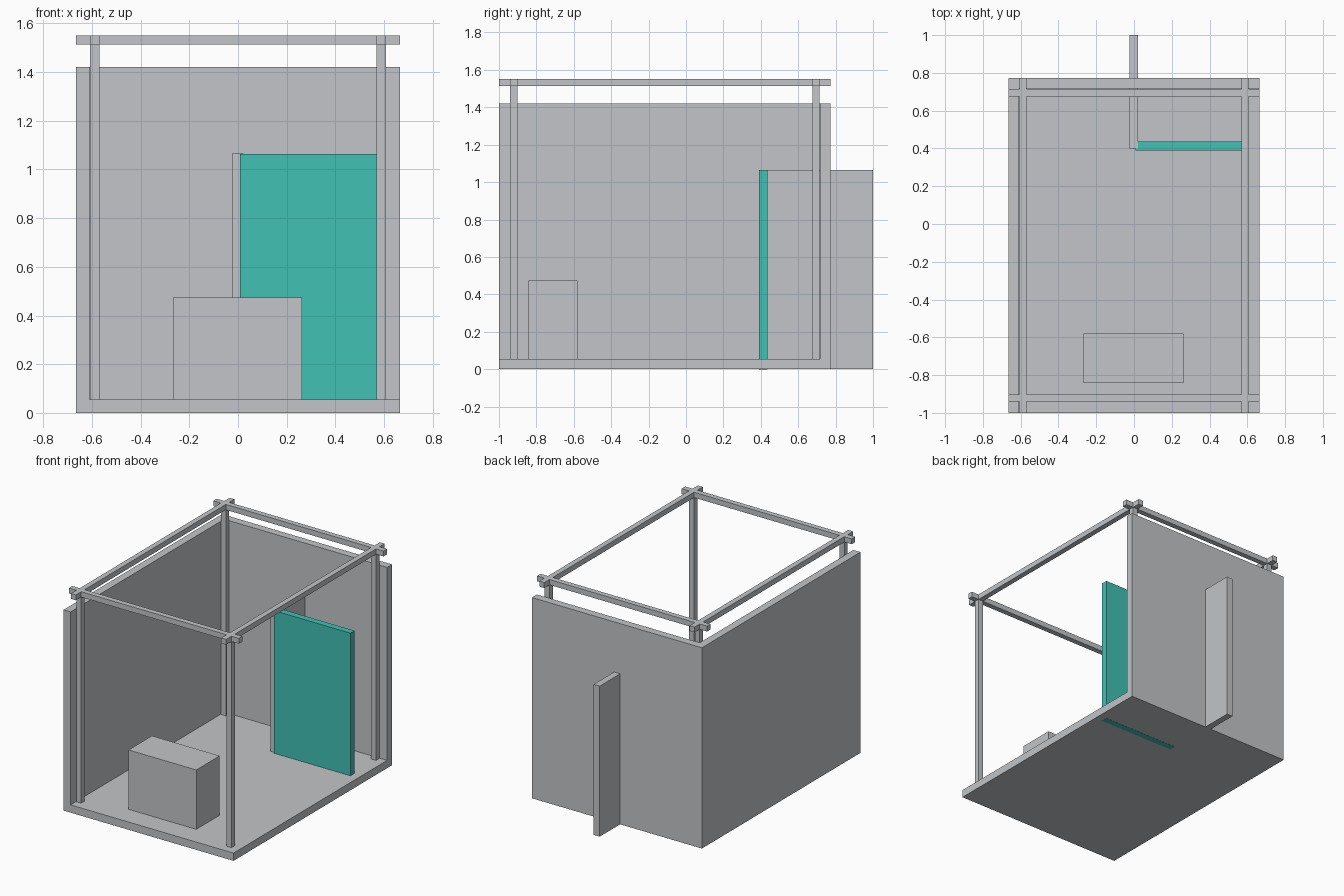
import bpy

old = bpy.data.objects.get("Cube")
if old:
    bpy.data.objects.remove(old, do_unlink=True)


def material(name, rgb):
    mat = bpy.data.materials.new(name)
    mat.use_nodes = True
    colour = (*rgb, 1)
    mat.diffuse_color = colour
    mat.node_tree.nodes["Principled BSDF"].inputs["Base Color"].default_value = colour
    return mat


GREY = material("light grey", (0.54, 0.56, 0.58))
TEAL = material("teal", (0.053, 0.533, 0.456))


def box(name, x, y, z, mat=GREY):
    """Box spanning the given (low, high) range on each axis."""
    spans = (x, y, z)
    bpy.ops.mesh.primitive_cube_add(size=1, location=[(a + b) / 2 for a, b in spans])
    obj = bpy.context.object
    obj.name = name
    obj.scale = [b - a for a, b in spans]
    bpy.ops.object.transform_apply(location=False, rotation=False, scale=True)
    obj.data.materials.append(mat)
    return obj


WIDTH = (-0.665, 0.665)
DEPTH = (-1, 0.772)
FLOOR_TOP, WALL_TOP = 0.055, 1.42
RAIL = (1.513, 1.551)
PANEL_TOP = 1.065

# Floor and the two walls
box("floor", WIDTH, DEPTH, (0, FLOOR_TOP))
box("right_wall", (WIDTH[0], -0.61), DEPTH, (0, WALL_TOP))
box("back_wall", WIDTH, (0.717, DEPTH[1]), (0, WALL_TOP))

# Frame: posts at the corners, rails crossing above them
post_x = {"right": (-0.607, -0.569), "left": (0.569, 0.607)}
post_y = {"front": (-0.94, -0.902), "back": (0.676, 0.714)}
for side, x in post_x.items():
    box(f"{side}_rail", x, DEPTH, RAIL)
    for end, y in post_y.items():
        box(f"{end}_{side}_post", x, y, (FLOOR_TOP, RAIL[0]))
for end, y in post_y.items():
    box(f"{end}_rail", WIDTH, y, RAIL)

# Counter near the front
box("counter", (-0.267, 0.263), (-0.842, -0.58), (FLOOR_TOP, 0.475))

# Partition passing through the back wall, and the coloured door panel
box("partition", (-0.025, 0.022), (0.4, 1), (0, PANEL_TOP))
box("door_panel", (0.008, 0.607), (0.39, 0.436), (-0.001, PANEL_TOP - 0.001), TEAL)
